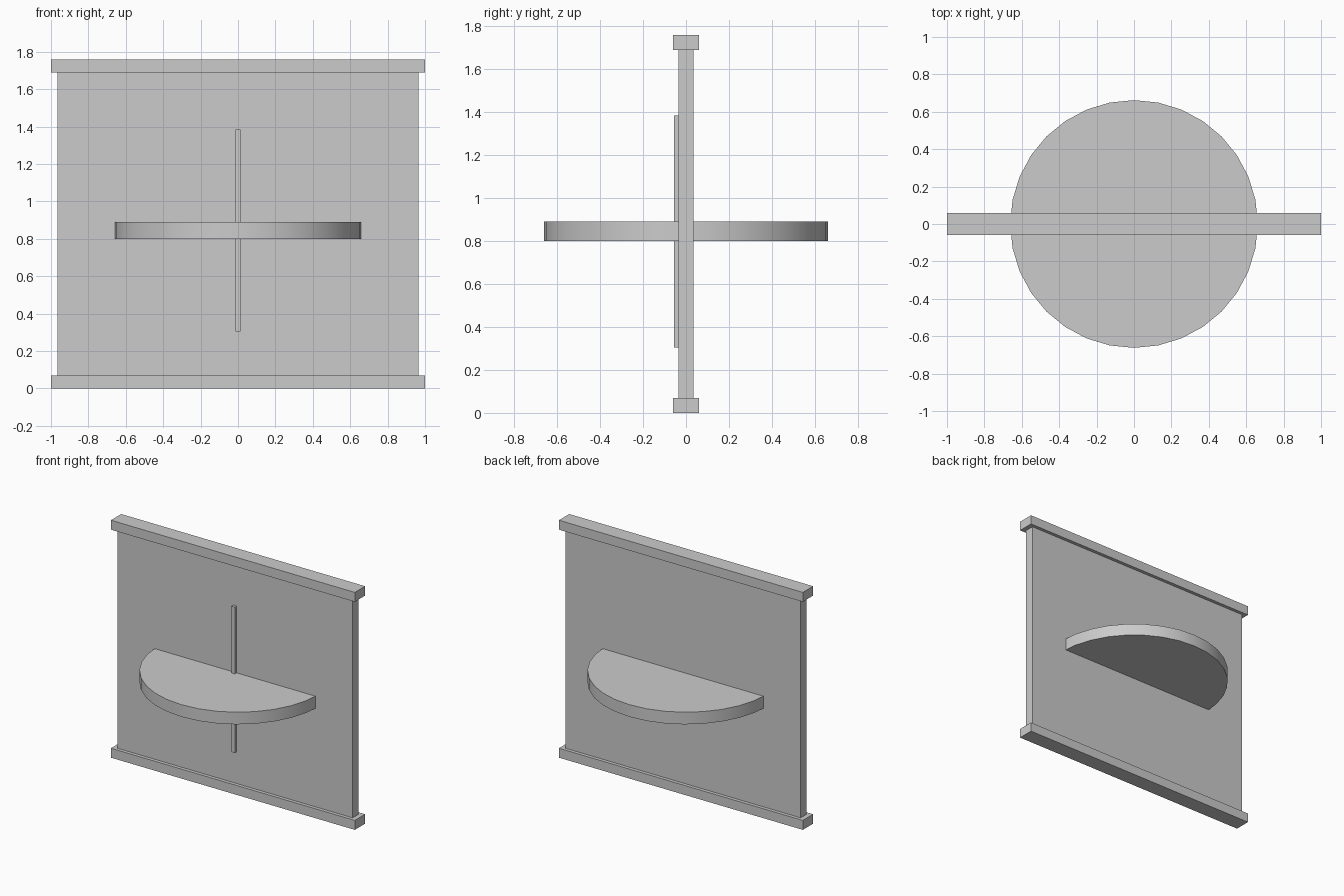
import bpy

if "Cube" in bpy.data.objects:
    bpy.data.objects.remove(bpy.data.objects["Cube"])


def box(name, x, y, z):
    """Box from (min, max) ranges on each axis."""
    bpy.ops.mesh.primitive_cube_add(size=1, location=[(a + b) / 2 for a, b in (x, y, z)])
    ob = bpy.context.object
    ob.name = name
    ob.scale = [b - a for a, b in (x, y, z)]
    bpy.ops.object.transform_apply(location=False, rotation=False, scale=True)
    return ob


# Upright panel between two rails
box("panel", (-0.965, 0.965), (-0.035, 0.035), (0.07, 1.69))
for name, z in (("bottom_rail", 0.0), ("top_rail", 1.69)):
    box(name, (-1, 1), (-0.06, 0.06), (z, z + 0.07))

# Round table top passing through the panel
bpy.ops.mesh.primitive_cylinder_add(vertices=32, radius=0.662, depth=0.09, location=(0, 0, 0.845))
bpy.context.object.name = "round_shelf"
bpy.ops.object.shade_smooth_by_angle()

# Thin vertical strip on the front face only
box("front_strip", (-0.013, 0.013), (-0.056, -0.03), (0.305, 1.385))
